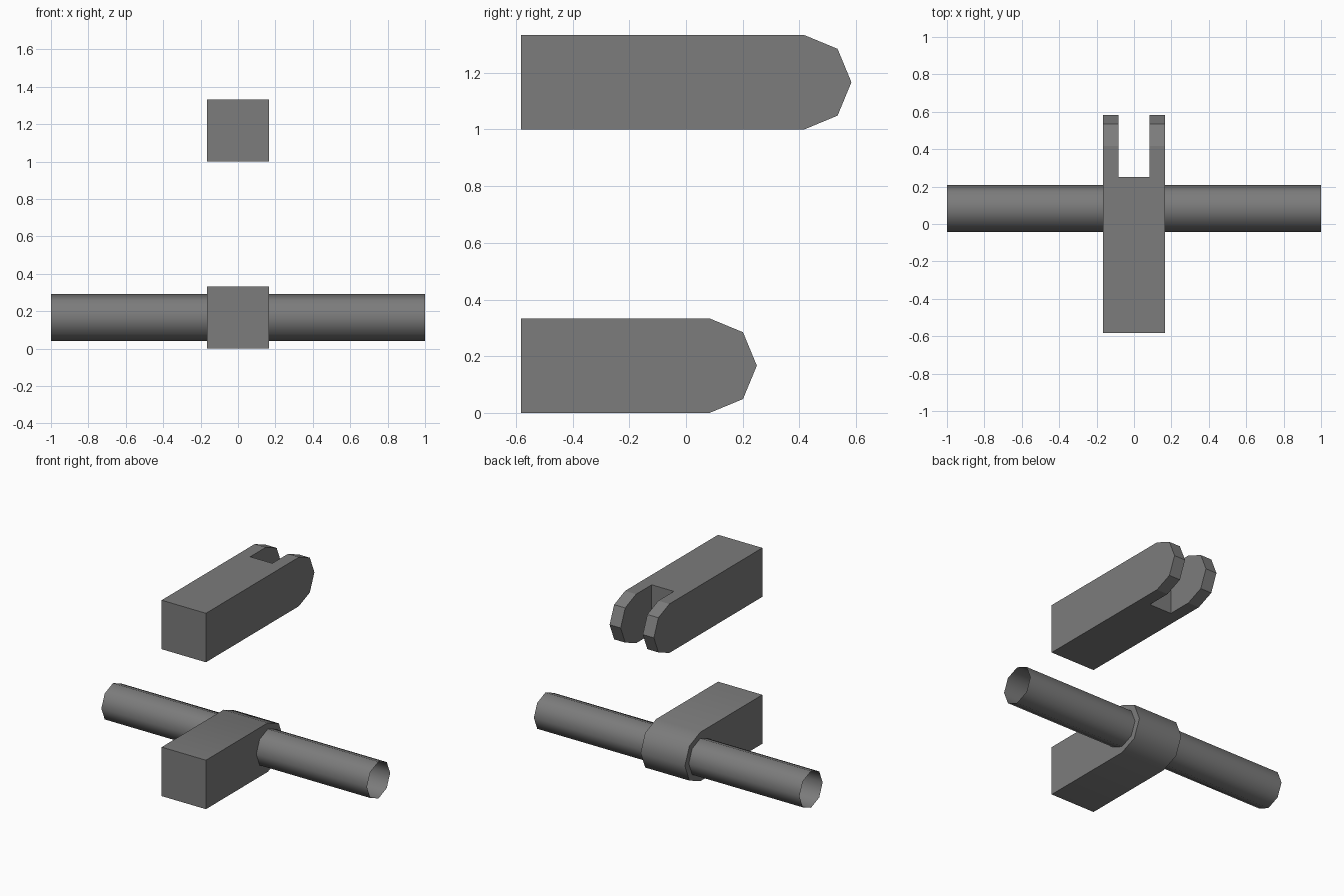
import bpy, bmesh, math

if "Cube" in bpy.data.objects:
    bpy.data.objects.remove(bpy.data.objects["Cube"])

R, W = 1 / 6, 1 / 6          # arm half height and half width
BACK = -0.583                # square end of both arms

grey = bpy.data.materials.new("dark_grey")
grey.diffuse_color = (0.2, 0.2, 0.2, 1)
grey.use_nodes = True
grey.node_tree.nodes["Principled BSDF"].inputs["Base Color"].default_value = grey.diffuse_color


def finish(name, bm, smooth):
    bmesh.ops.recalc_face_normals(bm, faces=bm.faces[:])
    me = bpy.data.meshes.new(name)
    bm.to_mesh(me)
    bm.free()
    me.materials.append(grey)
    ob = bpy.data.objects.new(name, me)
    bpy.context.collection.objects.link(ob)
    if smooth:
        bpy.ops.object.select_all(action='DESELECT')
        ob.select_set(True)
        bpy.context.view_layer.objects.active = ob
        bpy.ops.object.shade_smooth_by_angle(angle=math.radians(50))
    return ob


def arc(cy, cz):
    """Half octagon from bottom to top, bulging towards +y."""
    return [(cy + R * math.cos(math.radians(a)), cz + R * math.sin(math.radians(a)))
            for a in (-90, -45, 0, 45, 90)]


def extrude(bm, profile, x0, x1):
    """Prism along x from a (y, z) profile."""
    face = bm.faces.new([bm.verts.new((x0, y, z)) for y, z in profile])
    ext = bmesh.ops.extrude_face_region(bm, geom=[face])["geom"]
    bmesh.ops.translate(bm, vec=(x1 - x0, 0, 0),
                        verts=[v for v in ext if isinstance(v, bmesh.types.BMVert)])


# Lower arm with rounded end
AXLE_Y, AXLE_Z = 1 / 12, R
bm = bmesh.new()
extrude(bm, [(BACK, 0)] + arc(AXLE_Y, AXLE_Z) + [(BACK, 2 * R)], -W, W)
finish("lower_arm", bm, True)

# Open eight-sided axle tube through the lower arm
bm = bmesh.new()
rings = [[bm.verts.new((x, AXLE_Y + 0.125 * math.cos(k * math.pi / 4),
                        AXLE_Z + 0.125 * math.sin(k * math.pi / 4))) for k in range(8)]
         for x in (-1, 1)]
for k in range(8):
    j = (k + 1) % 8
    bm.faces.new((rings[0][k], rings[0][j], rings[1][j], rings[1][k]))
finish("axle_tube", bm, True)

# Upper arm: the profile seen from above gives the body and slot, prongs get rounded tips
Z, SLOT_Y, SLOT_X = 1.0, 0.25, 1 / 12
bm = bmesh.new()
fork = [(-W, BACK), (W, BACK), (W, SLOT_Y), (SLOT_X, SLOT_Y), (-SLOT_X, SLOT_Y), (-W, SLOT_Y)]
lo, hi = [[bm.verts.new((x, y, z)) for x, y in fork] for z in (Z, Z + 2 * R)]
bm.faces.new(lo)
bm.faces.new(hi)
for i in (0, 1, 3, 5):       # the two prong roots stay open
    j = (i + 1) % 6
    bm.faces.new((lo[i], lo[j], hi[j], hi[i]))
tip = arc(0.417, Z + R)
for s in (-1, 1):
    profile = [(SLOT_Y, Z)] + tip + [(SLOT_Y, Z + 2 * R)]
    a, b = [[bm.verts.new((s * x, y, z)) for y, z in profile] for x in (SLOT_X, W)]
    bm.faces.new(a)
    bm.faces.new(b)
    for i in range(len(a) - 1):
        bm.faces.new((a[i], a[i + 1], b[i + 1], b[i]))
bmesh.ops.remove_doubles(bm, verts=bm.verts[:], dist=1e-4)
finish("upper_fork_arm", bm, False)
